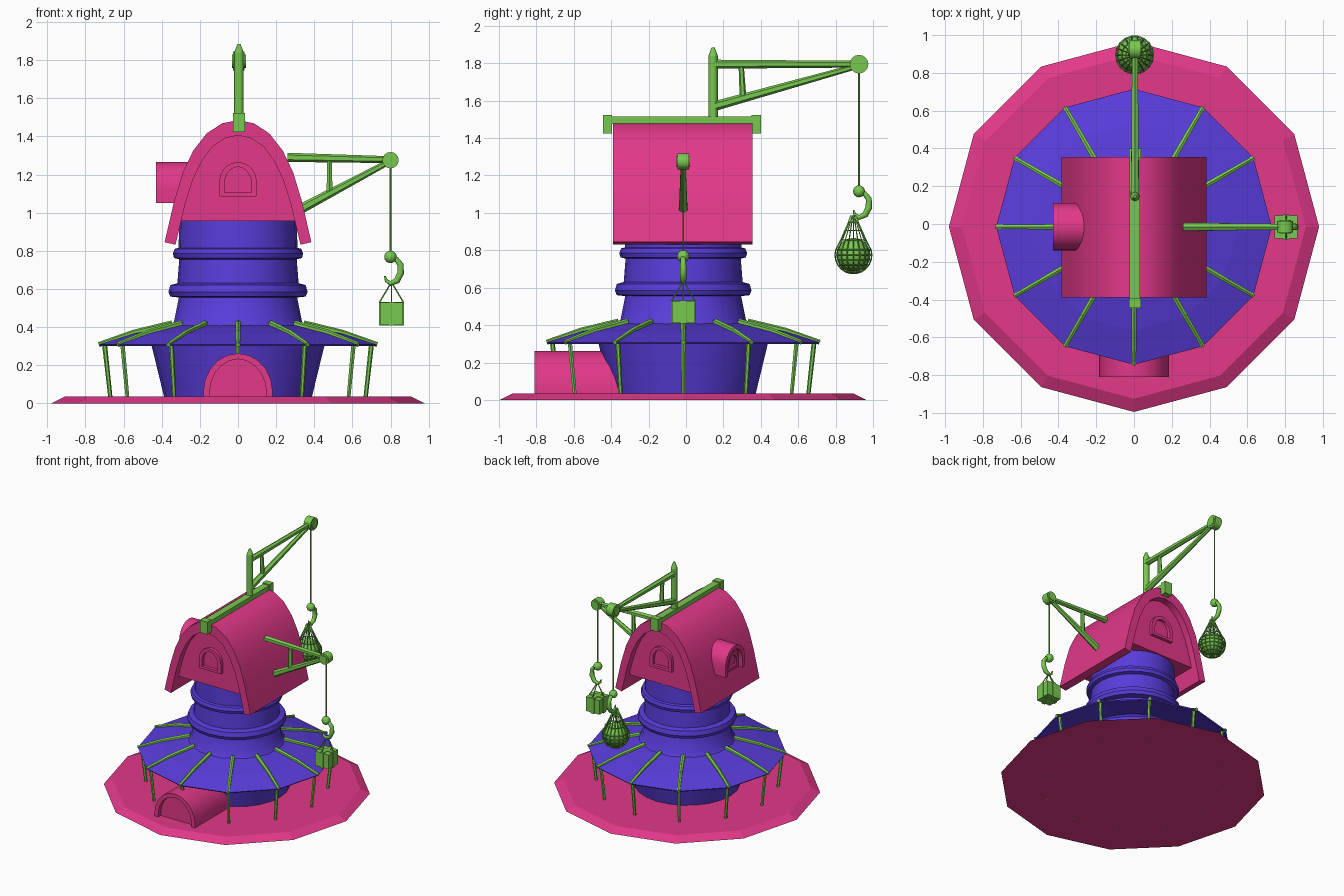
import bpy, bmesh, math
from mathutils import Vector, Matrix

if "Cube" in bpy.data.objects:
    bpy.data.objects.remove(bpy.data.objects["Cube"])

CY = -0.015  # y of the tower axis


def material(name, col):
    m = bpy.data.materials.new(name)
    m.diffuse_color = (*col, 1)
    m.use_nodes = True
    m.node_tree.nodes["Principled BSDF"].inputs["Base Color"].default_value = m.diffuse_color
    return m


PINK = material("pink", (0.76, 0.04, 0.25))
BLUE = material("blue", (0.10, 0.045, 0.70))
GREEN = material("green", (0.19, 0.58, 0.08))


def finish(name, bm, mat, smooth=0):
    bmesh.ops.recalc_face_normals(bm, faces=bm.faces)
    me = bpy.data.meshes.new(name)
    bm.to_mesh(me)
    bm.free()
    me.materials.append(mat)
    ob = bpy.data.objects.new(name, me)
    bpy.context.collection.objects.link(ob)
    if smooth:
        bpy.ops.object.select_all(action='DESELECT')
        ob.select_set(True)
        bpy.context.view_layer.objects.active = ob
        bpy.ops.object.shade_smooth_by_angle(angle=math.radians(smooth))
    return ob


def loft(name, sections, mat, caps=True, smooth=0):
    bm = bmesh.new()
    rows = [[bm.verts.new(p) for p in s] for s in sections]
    n = len(rows[0])
    for a, b in zip(rows, rows[1:]):
        for i in range(n):
            j = (i + 1) % n
            bm.faces.new((a[i], a[j], b[j], b[i]))
    if caps:
        bm.faces.new(rows[0])
        bm.faces.new(rows[-1])
    return finish(name, bm, mat, smooth)


def lathe(name, profile, mat, n=12, c=(0, CY), caps=True, smooth=0):
    secs = [[(c[0] + r * math.cos(k * math.tau / n), c[1] + r * math.sin(k * math.tau / n), z)
             for k in range(n)] for r, z in profile]
    return loft(name, secs, mat, caps, smooth)


def place(axis, u, d, z):
    return (u, d, z) if axis == 'y' else (d, u + CY, z)


def prism(name, pts, axis, a, b, mat, smooth=0):
    return loft(name, [[place(axis, u, d, z) for u, z in pts] for d in (a, b)], mat, smooth=smooth)


def arch_shell(name, outer, inner, axis, a, b, mat):
    secs = [[place(axis, o[0], a, o[1]), place(axis, i[0], a, i[1]),
             place(axis, i[0], b, i[1]), place(axis, o[0], b, o[1])] for o, i in zip(outer, inner)]
    return loft(name, secs, mat, smooth=35)


def arch(hw, z0, zs, z1, n=10):
    """Arch outline: straight sides from z0 to zs, then half ellipse up to z1."""
    pts = [(hw * math.cos(math.pi * k / n), zs + (z1 - zs) * math.sin(math.pi * k / n)) for k in range(n + 1)]
    return [(hw, z0)] + pts + [(-hw, z0)]


def mirror(half):
    """Mirror a half profile that ends on the centre line."""
    return half + [(-u, z) for u, z in half[-2::-1]]


def bar(name, p, q, r0, r1=None, n=6, mat=GREEN):
    p, q = Vector(p), Vector(q)
    bm = bmesh.new()
    m = Matrix.Translation((p + q) / 2) @ (q - p).to_track_quat('Z', 'Y').to_matrix().to_4x4()
    bmesh.ops.create_cone(bm, cap_ends=True, segments=n, radius1=r0,
                          radius2=r0 if r1 is None else r1, depth=(q - p).length, matrix=m)
    return finish(name, bm, mat, 50)


def box(name, c, size, mat=GREEN):
    bm = bmesh.new()
    bmesh.ops.create_cube(bm, size=1, matrix=Matrix.Translation(c) @ Matrix.Diagonal((*size, 1)))
    return finish(name, bm, mat)


def ball(name, c, r, mat=GREEN):
    bm = bmesh.new()
    bmesh.ops.create_uvsphere(bm, u_segments=12, v_segments=8, radius=r, matrix=Matrix.Translation(c))
    return finish(name, bm, mat, 60)


# ground plate, tower and skirt roof
lathe("base_plate", [(0.98, 0), (0.91, 0.035)], PINK)
lathe("tower", [(0.38, 0.002), (0.455, 0.31), (0.36, 0.40), (0.335, 0.43), (0.31, 0.555), (0.355, 0.56),
                (0.365, 0.585), (0.355, 0.62), (0.318, 0.63), (0.308, 0.755), (0.335, 0.762),
                (0.342, 0.785), (0.332, 0.81), (0.312, 0.815), (0.308, 0.96)], BLUE, n=24, smooth=35)
lathe("skirt_roof", [(0.42, 0.36), (0.725, 0.30), (0.73, 0.308), (0.55, 0.365), (0.33, 0.415)], BLUE)

# rafters and posts around the skirt
for k in range(12):
    a = k * math.tau / 12
    at = lambda r, z: (r * math.cos(a), CY + r * math.sin(a), z)
    bar(f"rafter_outer_{k}", at(0.73, 0.308), at(0.54, 0.373), 0.013, 0.015)
    bar(f"rafter_inner_{k}", at(0.55, 0.37), at(0.345, 0.418), 0.015, 0.017)
    bar(f"post_{k}", at(0.666, 0.0), at(0.70, 0.31), 0.011, 0.013)

# arched main roof and the room inside it
outer = mirror([(0.385, 0.845), (0.335, 1.06), (0.29, 1.21), (0.235, 1.325), (0.165, 1.415), (0.085, 1.468), (0, 1.485)])
inner = mirror([(0.328, 0.832), (0.278, 1.04), (0.238, 1.17), (0.19, 1.27), (0.135, 1.345), (0.07, 1.39), (0, 1.405)])
arch_shell("main_roof", outer, inner, 'y', -0.39, 0.355, PINK)
room = mirror([(0.30, 0.955), (0.28, 1.04), (0.24, 1.17), (0.192, 1.272), (0.137, 1.347), (0.072, 1.393), (0, 1.408)])
prism("room", room, 'y', -0.335, 0.30, PINK)

# gable windows, front and back
for side, a, b in (("front", -0.36, -0.32), ("back", 0.29, 0.325)):
    arch_shell(f"{side}_window_frame", arch(0.098, 1.085, 1.165, 1.265), arch(0.07, 1.105, 1.155, 1.24),
               'y', a, b, PINK)
    box(f"{side}_window_sill", (0, (a + b) / 2, 1.095), (0.19, b - a, 0.02), PINK)

# dormer window on the left
arch_shell("dormer_shell", arch(0.125, 1.05, 1.13, 1.265), arch(0.092, 1.05, 1.125, 1.232), 'x', -0.43, -0.22, PINK)
prism("dormer_wall", arch(0.1, 1.05, 1.125, 1.24), 'x', -0.395, -0.22, PINK)
arch_shell("dormer_window_frame", arch(0.07, 1.08, 1.12, 1.205), arch(0.048, 1.095, 1.12, 1.182), 'x', -0.41, -0.38, PINK)
box("dormer_sill", (-0.4, CY, 1.085), (0.025, 0.14, 0.018), PINK)

# entrance porch
arch_shell("porch_shell", arch(0.182, 0.0, 0.06, 0.262), arch(0.15, 0.0, 0.05, 0.232), 'y', -0.81, -0.36, PINK)
prism("porch_door", arch(0.155, 0.0, 0.05, 0.235), 'y', -0.775, -0.40, PINK)

# ridge beam with thicker ends
box("ridge_beam", (0.005, -0.022, 1.495), (0.055, 0.80, 0.04))
box("ridge_end_front", (0.005, -0.42, 1.474), (0.064, 0.05, 0.10))
box("ridge_end_back", (0.005, 0.375, 1.474), (0.064, 0.05, 0.10))


def crane(name, pt, nrm, arm, strut, brace, wheel, wr, ball_z, ball_r):
    """Crane in a vertical plane: pt maps (distance, z) to 3D, nrm is the plane normal."""
    bar(f"{name}_arm", pt(*arm[0]), pt(*arm[1]), 0.024, 0.018)
    bar(f"{name}_strut", pt(*strut[0]), pt(*strut[1]), 0.026, 0.015)
    bar(f"{name}_brace", pt(*brace[0]), pt(*brace[1]), 0.018, 0.014)
    w = Vector(pt(*wheel))
    bar(f"{name}_pulley", w - nrm * 0.03, w + nrm * 0.03, wr, n=16)
    bar(f"{name}_pulley_hub", w - nrm * 0.036, w + nrm * 0.036, wr * 0.7, n=16)
    bar(f"{name}_rope", pt(*wheel), pt(wheel[0], ball_z), 0.005)
    ball(f"{name}_hook_ball", pt(wheel[0], ball_z), ball_r)
    # hook: tapered ring path below the ball
    d = wheel[0]
    path = [(0.0, -0.01, .012), (0.03, -0.012, .014), (0.052, -0.04, .016), (0.053, -0.085, .018), (0.033, -0.125, .017),
            (0.0, -0.14, .013), (-0.022, -0.125, .009), (-0.03, -0.10, .004)]
    secs = []
    for i, (u, z, r) in enumerate(path):
        p = Vector(pt(d + u, ball_z + z))
        u0, z0, _ = path[max(i - 1, 0)]
        u1, z1, _ = path[min(i + 1, len(path) - 1)]
        t = (Vector(pt(u1, z1)) - Vector(pt(u0, z0))).normalized()
        s = t.cross(nrm)
        secs.append([p + r * (math.cos(k * math.tau / 8) * s + math.sin(k * math.tau / 8) * nrm) for k in range(8)])
    loft(f"{name}_hook", secs, GREEN, smooth=60)


# top crane with mast
bar("mast", (0.005, 0.145, 1.49), (0.005, 0.145, 1.84), 0.025, n=8)
bar("mast_tip", (0.005, 0.145, 1.84), (0.005, 0.145, 1.885), 0.025, 0.008, n=8)
crane("top_crane", lambda d, z: (0.005, d, z), Vector((1, 0, 0)), ((0.145, 1.795), (0.925, 1.795)),
      ((0.15, 1.57), (0.90, 1.78)), ((0.305, 1.61), (0.295, 1.79)), (0.925, 1.795), 0.05, 1.115, 0.032)

# side crane fixed in the right roof slope
crane("side_crane", lambda d, z: (d, CY, z), Vector((0, 1, 0)), ((0.26, 1.29), (0.80, 1.278)),
      ((0.33, 1.02), (0.78, 1.26)), ((0.48, 1.10), (0.48, 1.28)), (0.80, 1.275), 0.043, 0.768, 0.033)

# crate with straps and slings
cx, cz = 0.805, 0.47
box("crate", (cx, CY, cz), (0.122, 0.122, 0.115))
box("crate_strap_x", (cx, CY, cz), (0.132, 0.03, 0.125))
box("crate_strap_y", (cx, CY, cz), (0.03, 0.132, 0.125))
for i, (sx, sy) in enumerate(((1, 0), (-1, 0), (0, 1), (0, -1))):
    bar(f"crate_sling_{i}", (cx, CY, 0.635), (cx + sx * 0.062, CY + sy * 0.062, 0.53), 0.004, n=5)

# netted ball load
nc = (0.003, 0.895)
profile = [(0.1 * math.cos(t), 0.775 + 0.1 * math.sin(t)) for t in [math.radians(a) for a in range(-80, 31, 16)]]
profile += [(0.068, 0.855), (0.046, 0.905), (0.026, 0.95), (0.015, 0.985)]
net = lathe("cargo_net", profile, GREEN, n=18, c=nc, caps=False)
wire = net.modifiers.new("net", 'WIREFRAME')
wire.thickness = 0.007
ball("cargo_ball", (*nc, 0.775), 0.092)
